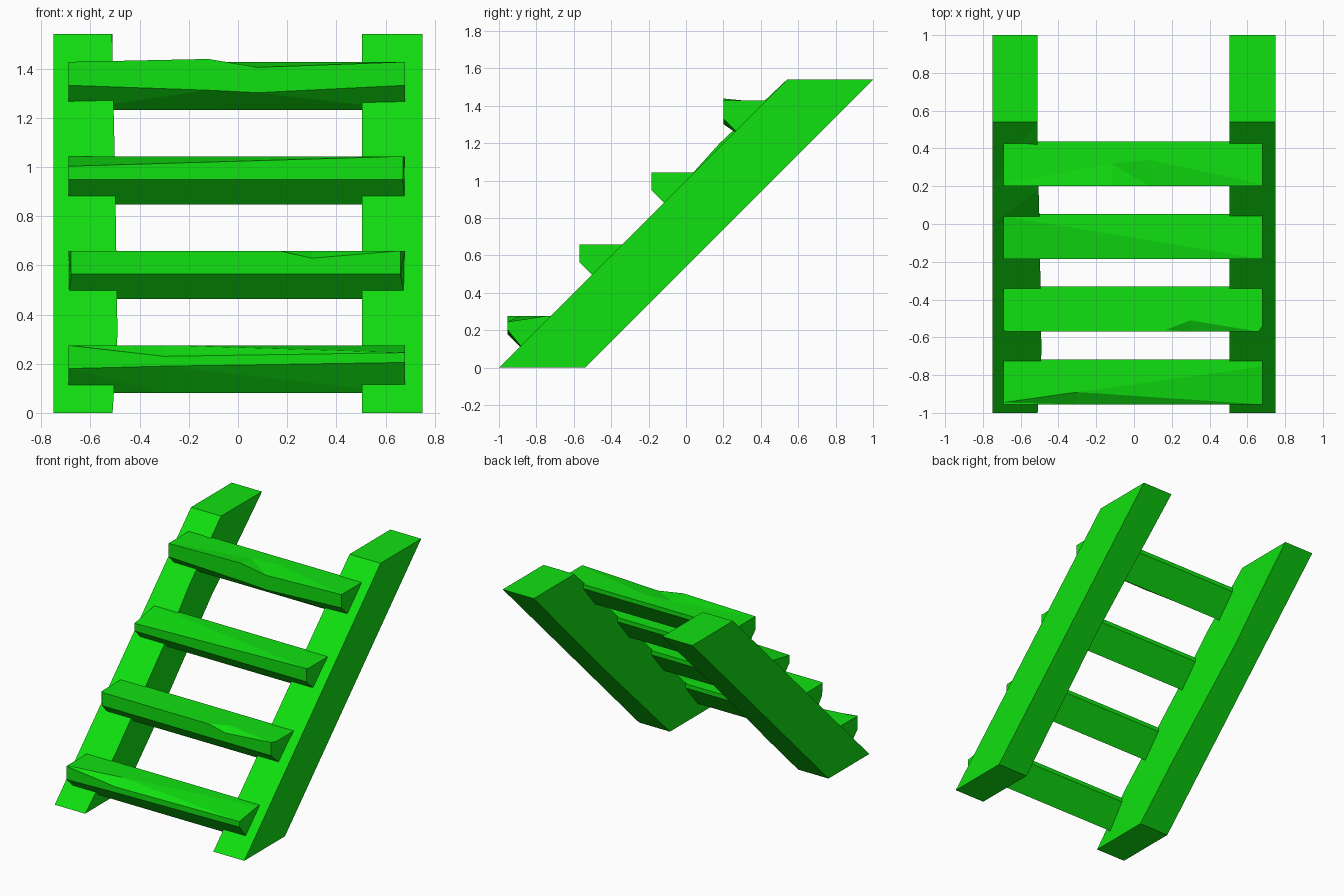
import bpy
import bmesh

if "Cube" in bpy.data.objects:
    bpy.data.objects.remove(bpy.data.objects["Cube"], do_unlink=True)

GREEN = (0.005, 0.75, 0.005, 1.0)
paint = bpy.data.materials.new("bright green")
paint.use_nodes = True
paint.diffuse_color = GREEN
paint.node_tree.nodes["Principled BSDF"].inputs["Base Color"].default_value = GREEN


def loft(name, rings):
    """Skin a row of equal-sized rings and cap both ends."""
    bm = bmesh.new()
    rows = [[bm.verts.new(p) for p in ring] for ring in rings]
    count = len(rows[0])
    for a, b in zip(rows, rows[1:]):
        for i in range(count):
            j = (i + 1) % count
            bm.faces.new((a[i], a[j], b[j], b[i]))
    bm.faces.new(rows[0])
    bm.faces.new(rows[-1])
    bmesh.ops.remove_doubles(bm, verts=bm.verts, dist=0.0005)
    bmesh.ops.triangulate(bm, faces=[f for f in bm.faces if len(f.verts) == 4])
    bmesh.ops.recalc_face_normals(bm, faces=bm.faces)
    mesh = bpy.data.meshes.new(name)
    bm.to_mesh(mesh)
    bm.free()
    mesh.materials.append(paint)
    obj = bpy.data.objects.new(name, mesh)
    bpy.context.collection.objects.link(obj)
    return obj


# Sloping side rails: each station is height, inner front edge, inner back edge, bulge
def rail(name, side, stations):
    rings = []
    for z, front, back, bulge in stations:
        y = z - 1
        rings.append([(side * 0.75, y, z), (side * front, y - bulge, z),
                      (side * back, y + 0.46, z), (side * 0.75, y + 0.46, z)])
    return loft(name, rings)


rail("left_rail", 1, [(0, 0.505, 0.505, 0), (0.75, 0.505, 0.53, 0),
                      (1.54, 0.505, 0.505, 0)])
rail("right_rail", -1, [(0, 0.51, 0.51, 0), (0.32, 0.49, 0.51, 0),
                        (1.0, 0.5, 0.53, 0), (1.2, 0.505, 0.52, 0.02),
                        (1.54, 0.512, 0.51, 0)])


# Worn treads: each station is x, front edge lift, wear depth, lower edge lift, end chip
def tread(name, y, top, stations):
    rings = []
    for x, lift, wear, low, chip in stations:
        front, back = y, y + 0.238
        rings.append([(x, back, top), (x, front + wear, top),
                      (x - chip, front, top + lift),
                      (x - chip, front, top - 0.095 + low),
                      (x, front + 0.1, top - 0.195),
                      (x, back, top - 0.03)])
    return loft(name, rings)


wear = [
    [(-0.69, 0, 0.01, 0, 0), (-0.3, -0.045, 0.065, 0.01, 0),
     (0.68, -0.03, 0.2, 0.025, 0)],
    [(-0.69, 0, 0.01, 0, -0.012), (0.17, 0, 0.01, 0, 0),
     (0.3, -0.03, 0.06, 0, 0), (0.68, 0, 0.03, 0, 0.02)],
    [(-0.69, -0.04, 0.225, 0, 0), (0.68, 0, 0.01, 0, 0.01)],
    [(-0.69, 0, 0.01, 0, 0), (-0.12, 0.012, 0.12, -0.02, 0),
     (0.08, -0.022, 0.14, -0.03, 0), (0.68, 0, 0.01, 0, 0)],
]
for n, stations in enumerate(wear):
    tread(f"tread_{n + 1}", -0.955 + 0.385 * n, 0.275 + 0.384 * n, stations)
